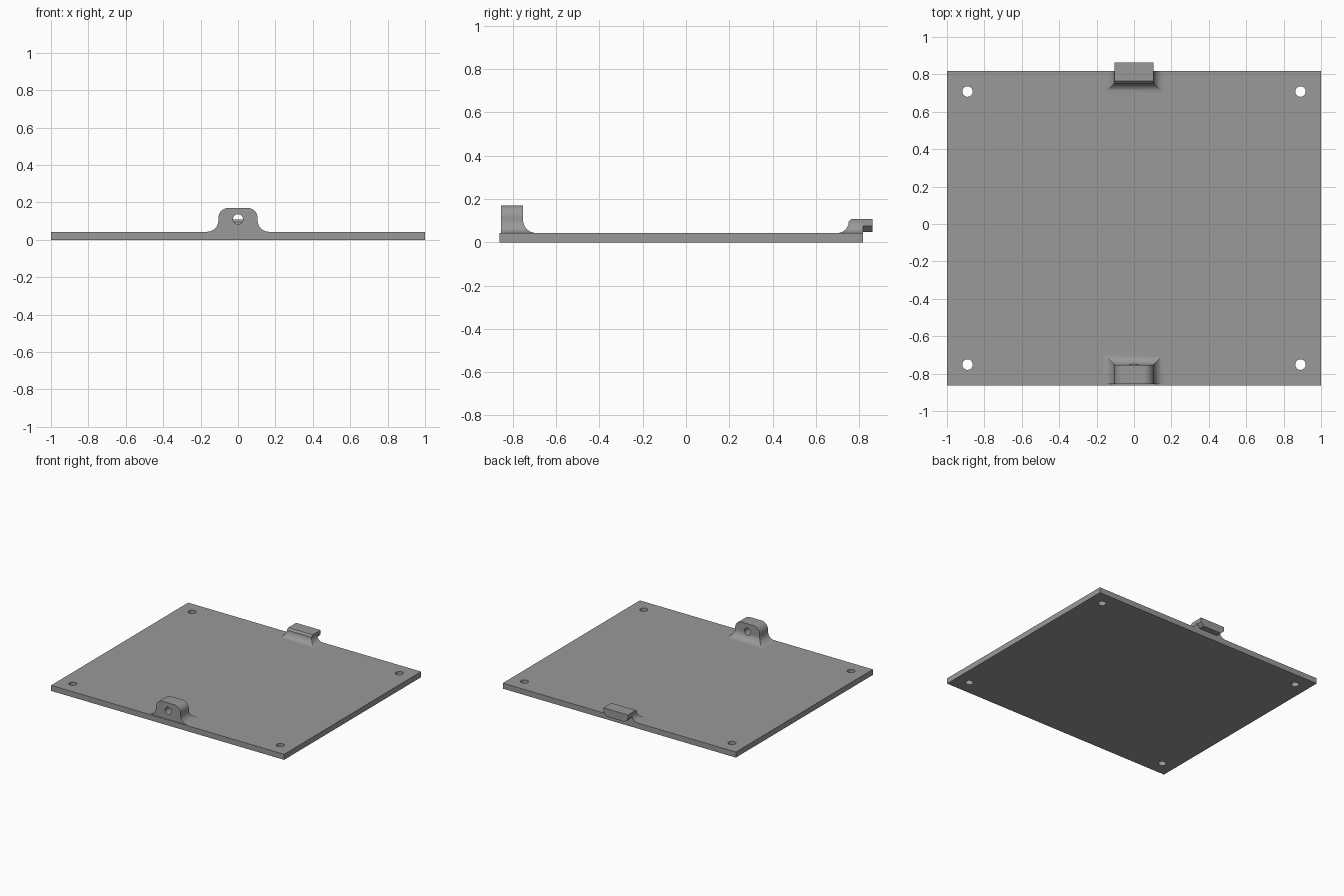
import bpy, bmesh, math

if "Cube" in bpy.data.objects:
    bpy.data.objects.remove(bpy.data.objects["Cube"])

grey = bpy.data.materials.new("plain grey")
grey.diffuse_color = (0.32, 0.32, 0.32, 1)
grey.use_nodes = True
grey.node_tree.nodes["Principled BSDF"].inputs["Base Color"].default_value = grey.diffuse_color

T = 0.043            # plate thickness
W = 0.105            # half width of lug and tab
Y0, Y1 = -0.8625, 0.817


def finish(bm, name):
    bmesh.ops.recalc_face_normals(bm, faces=bm.faces)
    me = bpy.data.meshes.new(name)
    bm.to_mesh(me)
    bm.free()
    ob = bpy.data.objects.new(name, me)
    bpy.context.collection.objects.link(ob)
    me.materials.append(grey)
    return ob


def loft(name, rings):
    """Closed solid through a stack of equal-length rings."""
    bm = bmesh.new()
    vs = [[bm.verts.new(p) for p in r] for r in rings]
    n = len(rings[0])
    for a, b in zip(vs, vs[1:]):
        for i in range(n):
            j = (i + 1) % n
            bm.faces.new((a[i], a[j], b[j], b[i]))
    bm.faces.new(vs[0])
    bm.faces.new(vs[-1])
    return finish(bm, name)


def box(name, x0, x1, y0, y1, z0, z1):
    return loft(name, [[(x0, y0, z), (x1, y0, z), (x1, y1, z), (x0, y1, z)] for z in (z0, z1)])


def cylinder(name, c, axis, r, half, n=32):
    rings = []
    for h in (-half, half):
        ring = []
        for i in range(n):
            u = r * math.cos(2 * math.pi * i / n)
            v = r * math.sin(2 * math.pi * i / n)
            off = (u, v, h) if axis == "z" else (u, h, v)
            ring.append(tuple(a + b for a, b in zip(c, off)))
        rings.append(ring)
    return loft(name, rings)


def cut(ob, cutter):
    m = ob.modifiers.new("hole", "BOOLEAN")
    m.operation, m.solver, m.object = "DIFFERENCE", "EXACT", cutter
    bpy.context.view_layer.objects.active = ob
    bpy.ops.object.modifier_apply(modifier=m.name)
    bpy.data.objects.remove(cutter)


def smooth(ob):
    bpy.ops.object.select_all(action="DESELECT")
    ob.select_set(True)
    bpy.context.view_layer.objects.active = ob
    bpy.ops.object.shade_smooth_by_angle(angle=math.radians(30))


def footed_block(name, outer, inner, profile):
    """Block with a mitred foot; profile rows are (side offset, inner offset, z)."""
    s = 1 if inner > outer else -1
    return loft(name, [[(-W - dx, outer, z), (-W - dx, inner + s * dy, z),
                        (W + dx, inner + s * dy, z), (W + dx, outer, z)]
                       for dx, dy, z in profile])


def cove(r, n=10):
    """Concave quarter round rising from the plate."""
    out = []
    for i in range(n + 1):
        a = math.pi / 2 * i / n
        d = r * (1 - math.sin(a))
        out.append((d, d, T + r * (1 - math.cos(a))))
    return out


# base plate with four corner holes
plate = box("base_plate", -1, 1, Y0, Y1, 0, T)
for x in (-0.89, 0.89):
    for y in (-0.752, 0.708):
        cut(plate, cylinder("cutter", (x, y, 0), "z", 0.028, 0.2))
smooth(plate)

# front lug: coved foot, rounded top corners, cross hole
R, top = 0.055, 0.171
round_top = [(-R * (1 - math.cos(a)), 0, top - R + R * math.sin(a))
             for a in (math.pi / 2 * i / 10 for i in range(11))]
lug = footed_block("front_lug", -0.855, -0.753, cove(0.06) + round_top)
cut(lug, cylinder("cutter", (0, -0.78, 0.11), "y", 0.027, 0.2))
smooth(lug)

# rear tab: coved foot with a bevelled inner top edge
foot = footed_block("rear_tab_foot", Y1, 0.752, cove(0.052) + [(0, -0.013, 0.1085)])
smooth(foot)

# overhanging tongue with chamfered lower corners
zl, zm, zt, c = 0.048, 0.075, 0.1085, 0.027
section = [(-W, zt), (-W, zm), (-W + c, zl), (W - c, zl), (W, zm), (W, zt)]
loft("rear_tab_tongue", [[(x, y, z) for x, z in section] for y in (Y1, 0.8625)])
